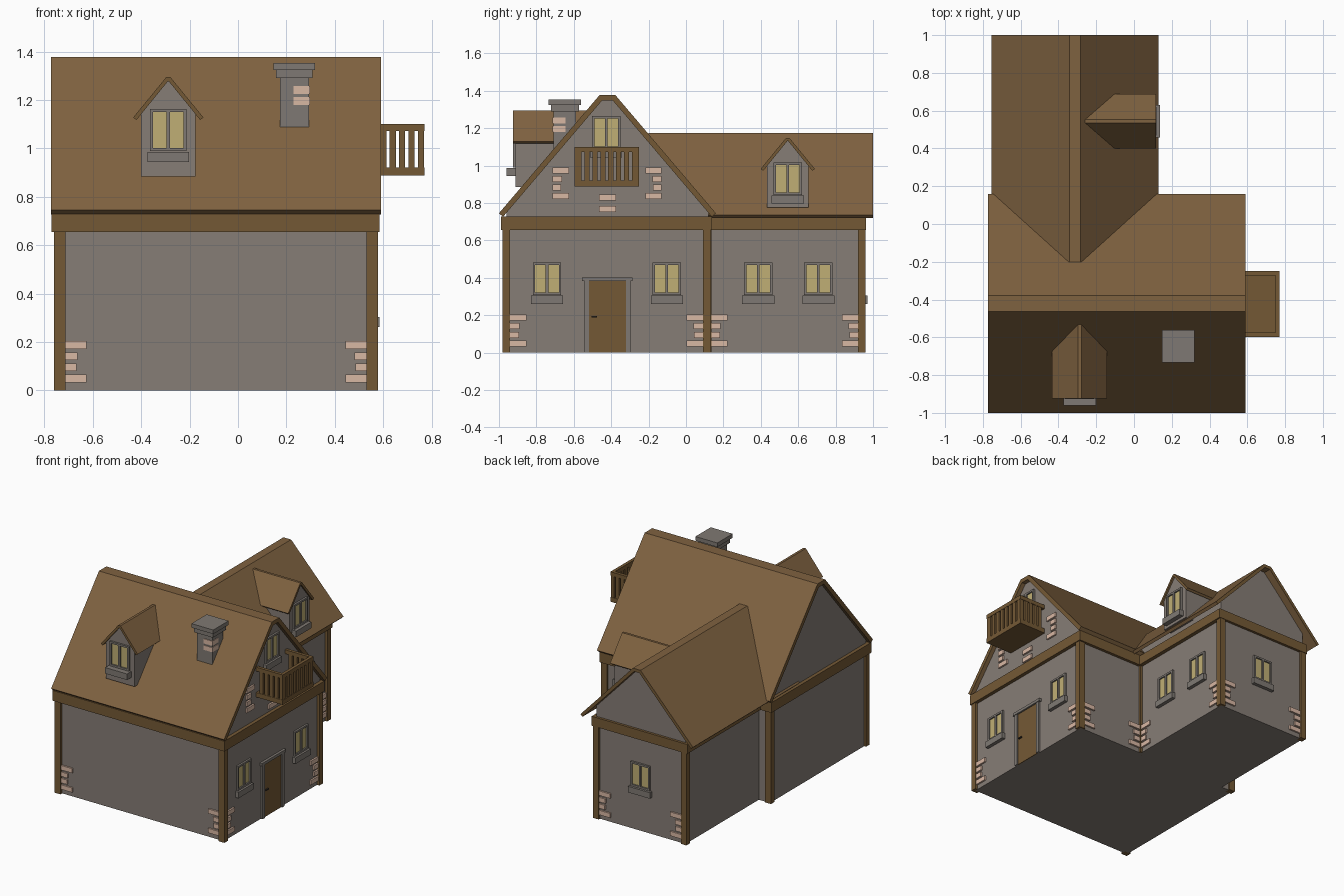
import bpy, bmesh, math

cube = bpy.data.objects.get("Cube")
if cube:
    bpy.data.objects.remove(cube, do_unlink=True)


def material(name, *rgb):
    lin = [((c / 255 + 0.055) / 1.055) ** 2.4 for c in rgb] + [1]
    m = bpy.data.materials.new(name)
    m.use_nodes = True
    m.diffuse_color = lin
    m.node_tree.nodes["Principled BSDF"].inputs["Base Color"].default_value = lin
    return m


plaster = material("plaster", 134, 125, 118)
stone = material("grey stone", 127, 121, 115)
wood = material("timber", 116, 89, 53)
shingle = material("roof brown", 127, 98, 64)
brick = material("pink brick", 217, 184, 164)
glass = material("yellow glass", 192, 175, 117)
iron = material("dark iron", 50, 45, 40)


def finish(name, bm, *mats):
    bmesh.ops.recalc_face_normals(bm, faces=bm.faces)
    mesh = bpy.data.meshes.new(name)
    bm.to_mesh(mesh)
    bm.free()
    for m in mats:
        mesh.materials.append(m)
    ob = bpy.data.objects.new(name, mesh)
    bpy.context.collection.objects.link(ob)
    return ob


def boxes(name, items, mat):
    """One object from boxes given as (x0, x1, y0, y1, z0, z1)."""
    bm = bmesh.new()
    for x0, x1, y0, y1, z0, z1 in items:
        for v in bmesh.ops.create_cube(bm, size=1)["verts"]:
            v.co = (x1 if v.co.x > 0 else x0, y1 if v.co.y > 0 else y0, z1 if v.co.z > 0 else z0)
    return finish(name, bm, mat)


def prism(name, pts, axis, a, b, *mats):
    """Extrude a (u, z) profile along x or y; the end caps use the last material."""
    bm = bmesh.new()
    ends = [[bm.verts.new((v, u, z) if axis == "x" else (u, v, z)) for u, z in pts] for v in (a, b)]
    n = len(pts)
    for i in range(n):
        j = (i + 1) % n
        bm.faces.new((ends[0][i], ends[0][j], ends[1][j], ends[1][i]))
    for e in ends:
        bm.faces.new(e).material_index = len(mats) - 1
    return finish(name, bm, *mats)


def roof(name, c, half, cap, eave, ridge, t, axis, a, b):
    """Pitched slab with a narrow flat ridge."""
    du, dz = half - cap, ridge - eave
    length = math.hypot(du, dz)
    iu, iz = half - t * dz / length, eave - t * du / length
    ru = max(0.002, iu - (ridge - t - iz) * du / dz)
    right = [(cap, ridge), (half, eave), (iu, iz), (ru, ridge - t)]
    pts = [(c + u, z) for u, z in right] + [(c - u, z) for u, z in reversed(right)]
    return prism(name, pts, axis, a, b, shingle, wood)


def house(name, c, half, cap, z0, shoulder, top, axis, a, b):
    pts = [(c - half, z0), (c + half, z0), (c + half, shoulder), (c + cap, top), (c - cap, top), (c - half, shoulder)]
    return prism(name, pts, axis, a, b, plaster)


def on_wall(side, base, u0, u1, d0, d1, z0, z1):
    """A box on a wall: u along the wall, d outward from it."""
    u0, u1 = min(u0, u1), max(u0, u1)
    if side == "left":
        return (base + d0, base + d1, u0, u1, z0, z1)
    if side == "back":
        return (u0, u1, base + d0, base + d1, z0, z1)
    return (u0, u1, base - d1, base - d0, z0, z1)


def window(name, side, base, u, z, sill=0.025):
    w, h, f = 0.076, 0.174, 0.013

    def bar(u0, u1, z0, z1, d=0.014):
        return on_wall(side, base, u + u0, u + u1, -0.005, d, z + z0, z + z1)
    boxes(name + "_frame", [bar(-w, f - w, 0, h), bar(w - f, w, 0, h), bar(-0.007, 0.007, f, h - f),
                            bar(f - w, w - f, 0, f), bar(f - w, w - f, h - f, h)], stone)
    boxes(name + "_panes", [bar(f - w, w - f, f, h - f, 0.004)], glass)
    boxes(name + "_sill", [bar(-0.086, 0.086, -0.046, -0.003, sill)], stone)


def quoin(side, base, u, d, z=0.033):
    rows = [0.087, 0.046, 0.05, 0.087]
    return [on_wall(side, base, u, u + d * n, -0.01, 0.012, z + i * 0.046, z + i * 0.046 + 0.032)
            for i, n in enumerate(rows)]


def dormer(name, side, c, front, back, base, dz, sill):
    axis, s = ("x", 1) if side == "left" else ("y", -1)
    house(name + "_body", c, 0.112, 0.004, base, 1.15 + dz, 1.282 + dz, axis, front, back)
    roof(name + "_roof", c, 0.145, 0.009, 1.133 + dz, 1.299 + dz, 0.017, axis, front + s * 0.012, back)
    window(name + "_window", side, front, c, 0.994 + dz, sill)


# Walls and roofs of the main house and the narrower rear wing
house("main_walls", -0.42, 0.54, 0.035, 0, 0.755, 1.348, "x", -0.745, 0.56)
roof("main_roof", -0.42, 0.58, 0.042, 0.745, 1.377, 0.029, "x", -0.772, 0.59)
house("wing_walls", -0.308, 0.35, 0.02, 0, 0.813, 1.152, "y", 0, 0.945)
roof("wing_roof", -0.312, 0.443, 0.03, 0.735, 1.173, 0.022, "y", -0.2, 1.0)

# Timber frame
posts = [(x, x + 0.047, y, y + 0.04, 0, 0.66) for x in (-0.76, 0.532) for y in (-0.98, 0.09)]
posts += [(x, x + 0.043, y, y + 0.04, 0, 0.66) for x, y in ((0.016, 0.095), (0.016, 0.92), (-0.675, 0.92))]
boxes("corner_posts", posts, wood)
boxes("main_beam", [(-0.77, 0.585, -0.988, 0.14, 0.655, 0.728)], wood)
boxes("wing_beam", [(-0.685, 0.069, 0.1, 0.963, 0.655, 0.722)], wood)

# Dormers
dormer("front_dormer", "front", -0.288, -0.912, -0.5, 0.884, -0.005, 0.048)
dormer("wing_dormer", "left", 0.544, 0.104, -0.3, 0.777, -0.151, 0.034)

# Windows
window("door_side_window_a", "left", 0.56, -0.743, 0.307)
window("door_side_window_b", "left", 0.56, -0.102, 0.307)
window("balcony_window", "left", 0.56, -0.427, 1.09)
window("wing_window_a", "left", 0.042, 0.386, 0.307)
window("wing_window_b", "left", 0.042, 0.708, 0.307)
window("wing_back_window", "back", 0.945, -0.308, 0.307)

# Door
boxes("door_frame", [(0.55, 0.574, -0.542, -0.518, 0, 0.385), (0.55, 0.574, -0.322, -0.298, 0, 0.385),
                     (0.55, 0.578, -0.555, -0.285, 0.382, 0.402)], stone)
boxes("door", [(0.55, 0.566, -0.518, -0.322, 0, 0.382)], wood)
boxes("door_handle", [(0.566, 0.576, -0.505, -0.475, 0.187, 0.195)], iron)

# Exposed brick patches
bricks = []
for side, base, u0, u1 in [("front", -0.96, -0.713, 0.532), ("left", 0.56, -0.94, 0.09),
                           ("left", 0.042, 0.135, 0.92), ("back", 0.945, -0.632, 0.016),
                           ("back", 0.12, 0.059, 0.532)]:
    bricks += quoin(side, base, u0, 1) + quoin(side, base, u1, -1)
bricks += quoin("left", 0.56, -0.713, 1, 0.82) + quoin("left", 0.56, -0.13, -1, 0.82)
bricks += [on_wall("left", 0.56, -0.466, -0.375, -0.01, 0.012, z, z + 0.032) for z in (0.752, 0.812)]
boxes("wall_bricks", bricks, brick)

# Chimney
cx, cy = 0.233, -0.648
boxes("chimney", [(cx - r, cx + r, cy - r, cy + r, z0, z1) for r, z0, z1 in
                  [(0.06, 0.95, 1.29), (0.075, 1.29, 1.323), (0.086, 1.323, 1.352)]], stone)
boxes("chimney_bricks", [(0.229, 0.297, -0.713, -0.645, z, z + 0.033) for z in (1.179, 1.225)], brick)

# Balcony
X0, X1, Y0, Y1, T = 0.56, 0.77, -0.597, -0.25, 0.022
boxes("balcony_floor", [(X0, X1, Y0, Y1, 0.887, 0.92)], wood)
boxes("balcony_rail", [(X1 - T, X1, Y0, Y1, 1.072, 1.1), (X0, X1 - T, Y0, Y0 + T, 1.072, 1.1),
                       (X0, X1 - T, Y1 - T, Y1, 1.072, 1.1)], wood)
bars = []
for i in range(8):
    y = (Y0 + Y1) / 2 + (i - 3.5) * 0.0425
    bars.append((X1 - T + 0.003, X1 - 0.002, y - 0.0135, y + 0.0135, 0.91, 1.075))
for i in range(5):
    x = X0 + 0.027 + i * 0.039
    for y in (Y0, Y1 - T):
        bars.append((x, x + 0.026, y + 0.002, y + T - 0.002, 0.91, 1.075))
boxes("balcony_balusters", bars, wood)
